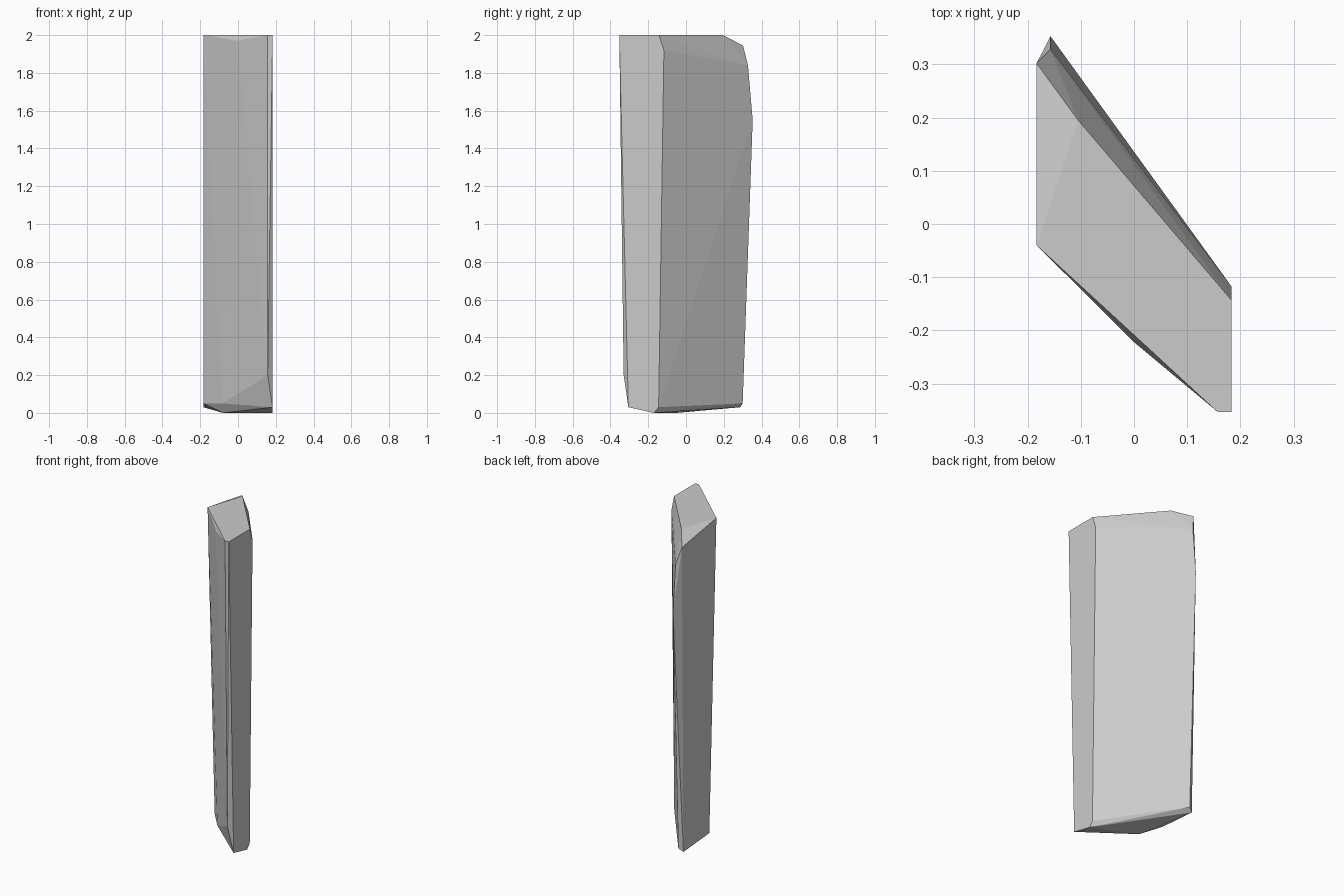
import bpy
import bmesh

# Remove the default cube only
default_cube = bpy.data.objects.get("Cube")
if default_cube:
    bpy.data.objects.remove(default_cube, do_unlink=True)

# Shared limits of the slab: flat sides and the chamfers beside them
SIDE = 0.183
CHAMFER = 0.157
FRONT = -0.353
BACK = 0.353
TOP = 2.0
LOW = 0.03
RIM = 0.05


def make_material(name, value):
    """Plain flat grey material."""
    material = bpy.data.materials.new(name)
    material.use_nodes = True
    colour = (value, value, value, 1.0)
    material.diffuse_color = colour
    shader = material.node_tree.nodes["Principled BSDF"]
    shader.inputs["Base Color"].default_value = colour
    shader.inputs["Roughness"].default_value = 0.9
    return material


def make_hull(name, corners, material):
    """Convex faceted solid wrapped around its corner points."""
    mesh = bpy.data.meshes.new(name)
    bm = bmesh.new()
    for corner in corners:
        bm.verts.new(corner)
    result = bmesh.ops.convex_hull(bm, input=bm.verts[:])
    loose = set(result["geom_interior"]) | set(result["geom_unused"])
    loose_verts = [v for v in loose if isinstance(v, bmesh.types.BMVert)]
    bmesh.ops.delete(bm, geom=loose_verts, context="VERTS")
    bmesh.ops.recalc_face_normals(bm, faces=bm.faces[:])
    for face in bm.faces:
        face.smooth = False
    bm.to_mesh(mesh)
    bm.free()
    mesh.materials.append(material)
    stone = bpy.data.objects.new(name, mesh)
    bpy.context.collection.objects.link(stone)
    return stone


# Flat top of the slab
top_corners = [
    (-SIDE, -0.04, TOP),
    (CHAMFER, FRONT, TOP),
    (SIDE, FRONT, TOP),
    (SIDE, -0.143, TOP),
    (-0.105, 0.195, TOP),
]

# Worn shoulders just below the top
shoulder_corners = [
    (0, -0.222, 1.97),
    (-SIDE, 0.302, 1.945),
    (-CHAMFER, 0.328, 1.84),
    (SIDE, -0.117, 1.92),
    (-CHAMFER, BACK, 1.55),
]

# Chipped lower edges
lower_corners = [
    (CHAMFER, -0.33, 0.2),
    (-0.08, -0.09, RIM),
    (-SIDE, 0.03, RIM),
    (-CHAMFER, 0.3, RIM),
    (-SIDE, 0.287, LOW),
    (SIDE, -0.305, LOW),
    (SIDE, -0.145, LOW),
]

# Points that touch the ground
ground_corners = [
    (-0.08, -0.05, 0),
    (SIDE, -0.17, 0),
]

stone_grey = make_material("stone grey", 0.6)
make_hull(
    "stone_slab",
    top_corners + shoulder_corners + lower_corners + ground_corners,
    stone_grey,
)
